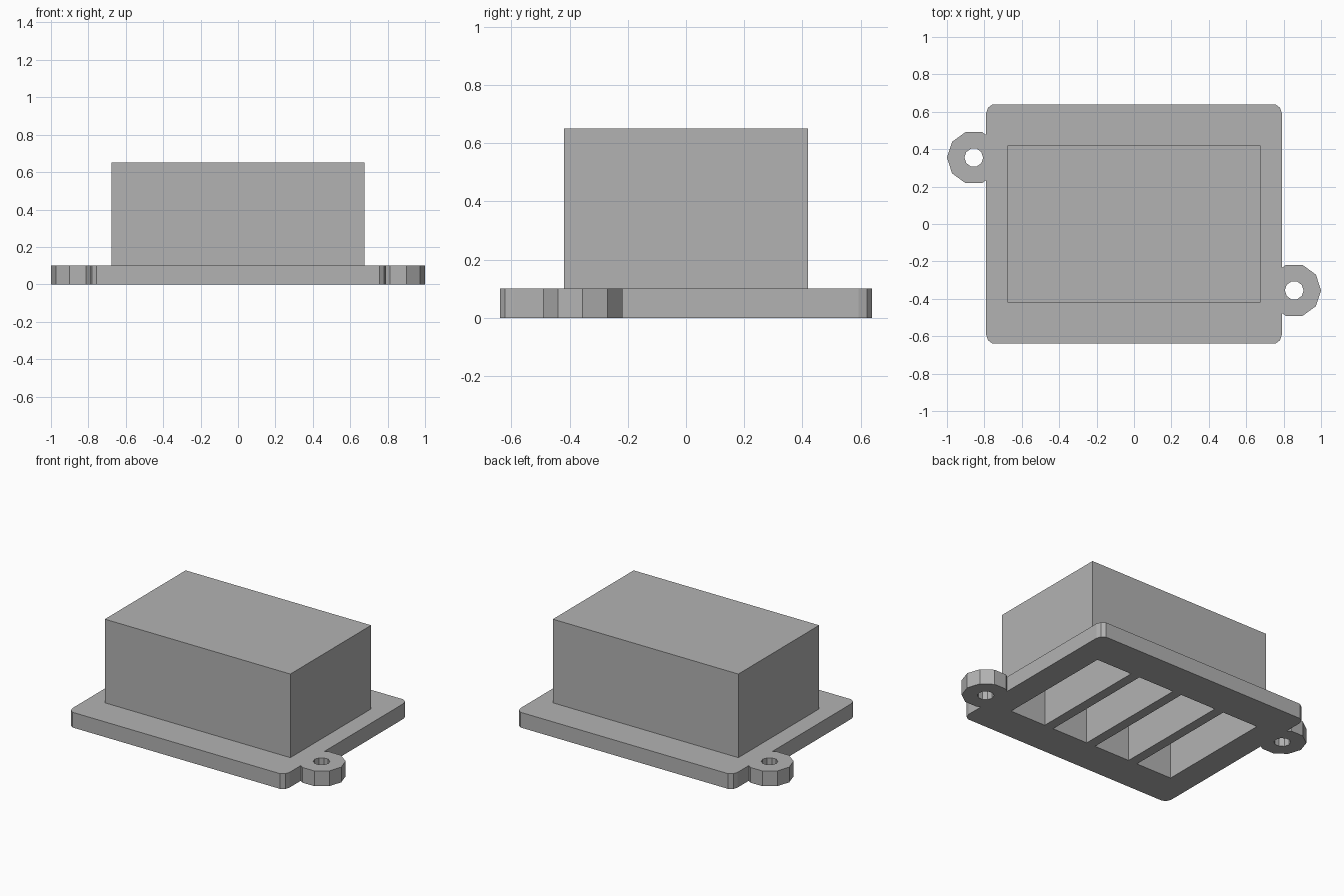
import bpy, bmesh
from math import cos, sin, tau

if "Cube" in bpy.data.objects:
    bpy.data.objects.remove(bpy.data.objects["Cube"])

grey = bpy.data.materials.new("mid grey")
grey.use_nodes = True
grey.diffuse_color = (0.45, 0.45, 0.45, 1)
grey.node_tree.nodes["Principled BSDF"].inputs["Base Color"].default_value = grey.diffuse_color

SIDES = 10
PLATE_X, PLATE_Y, PLATE_Z = 0.79, 0.64, 0.10
BOX_X, BOX_Y, BOX_Z = 0.675, 0.42, 0.65
POCKET_X, POCKET_Y, POCKET_Z = 0.62, 0.40, 0.60
SLOTS, DIVIDER = 4, 0.065


def prism(name, outline, z0, z1):
    """Extrude a flat outline from z0 to z1."""
    bm = bmesh.new()
    face = bm.faces.new([bm.verts.new((x, y, z0)) for x, y in outline])
    top = bmesh.ops.extrude_face_region(bm, geom=[face])["geom"]
    verts = [v for v in top if isinstance(v, bmesh.types.BMVert)]
    bmesh.ops.translate(bm, verts=verts, vec=(0, 0, z1 - z0))
    bmesh.ops.recalc_face_normals(bm, faces=bm.faces)
    mesh = bpy.data.meshes.new(name)
    bm.to_mesh(mesh)
    bm.free()
    mesh.materials.append(grey)
    obj = bpy.data.objects.new(name, mesh)
    bpy.context.scene.collection.objects.link(obj)
    return obj


def ring(cx, cy, r):
    return [(cx + r * cos(tau * i / SIDES), cy + r * sin(tau * i / SIDES)) for i in range(SIDES)]


def rectangle(x0, x1, y0, y1):
    return [(x0, y0), (x1, y0), (x1, y1), (x0, y1)]


def combine(target, tool, operation):
    """Apply a boolean and discard the tool object."""
    mod = target.modifiers.new(operation.lower(), "BOOLEAN")
    mod.operation, mod.solver, mod.object = operation, "EXACT", tool
    bpy.context.view_layer.objects.active = target
    bpy.ops.object.modifier_apply(modifier=mod.name)
    bpy.data.objects.remove(tool)


# Base plate with rounded corners
r = 0.05
cx, cy = PLATE_X - r, PLATE_Y - r * sin(tau / 5)
quarter = [(cx + x, cy + y) for x, y in ring(0, 0, r)[:3]]
outline = (quarter + [(-x, y) for x, y in reversed(quarter)]
           + [(-x, -y) for x, y in quarter] + [(x, -y) for x, y in reversed(quarter)])
body = prism("enclosure_body", outline, 0, PLATE_Z)

# Raised housing, sunk slightly into the plate for a clean union
combine(body, prism("housing", rectangle(-BOX_X, BOX_X, -BOX_Y, BOX_Y), 0.05, BOX_Z), "UNION")

# Mounting ears at opposite corners, each with a screw hole
for side in (1, -1):
    x, y = side * 0.8565, side * -0.355
    combine(body, prism("ear", ring(x, y, 0.1435), 0, PLATE_Z), "UNION")
    combine(body, prism("screw_hole", ring(x, y, 0.05), -0.1, 0.2), "DIFFERENCE")

# Deep pockets open at the underside, separated by dividers
width = (2 * POCKET_X - (SLOTS - 1) * DIVIDER) / SLOTS
for i in range(SLOTS):
    x = -POCKET_X + i * (width + DIVIDER)
    combine(body, prism("pocket", rectangle(x, x + width, -POCKET_Y, POCKET_Y), -0.1, POCKET_Z), "DIFFERENCE")
